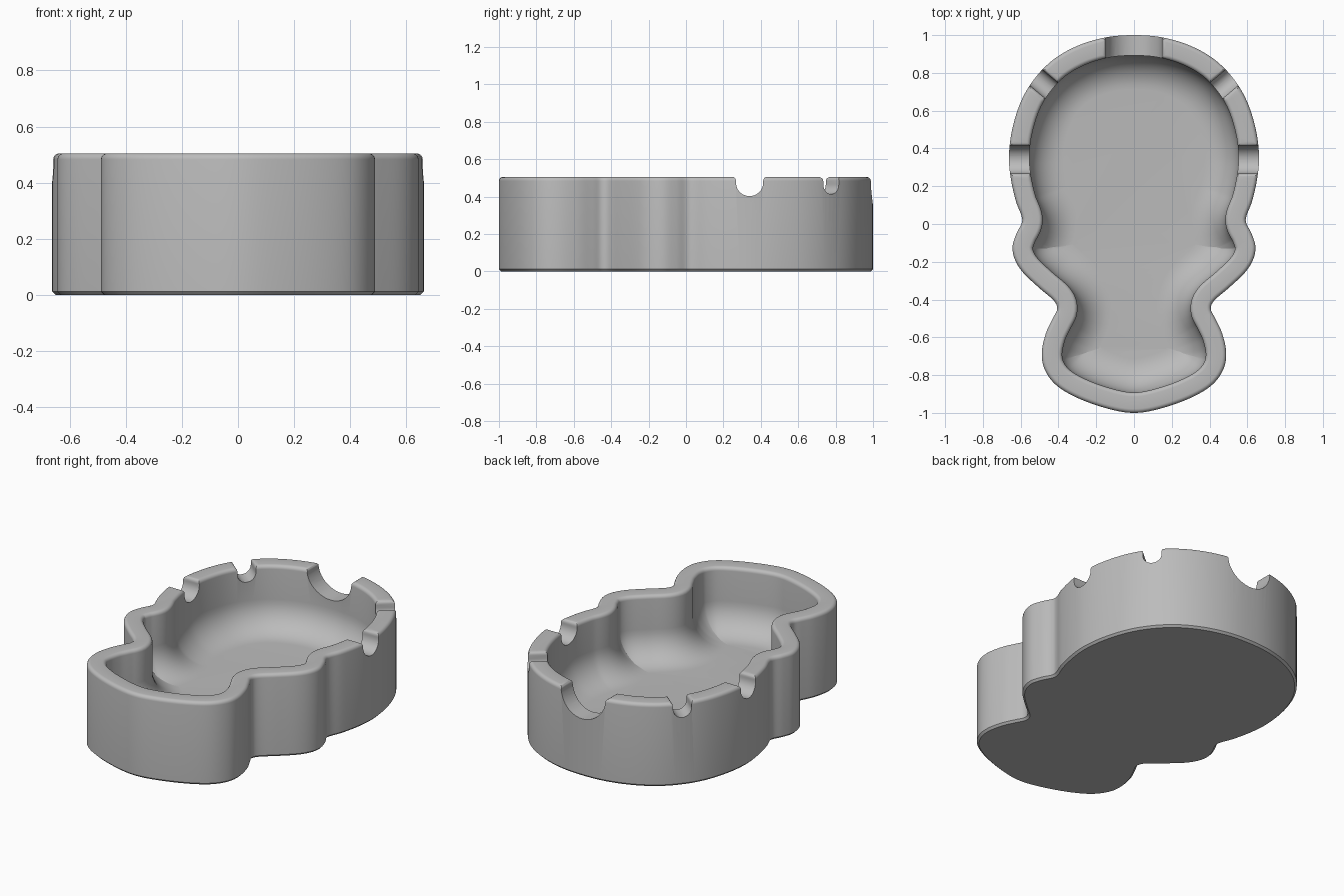
import bpy, bmesh, math
from mathutils import Vector

if "Cube" in bpy.data.objects:
    bpy.data.objects.remove(bpy.data.objects["Cube"], do_unlink=True)

HEIGHT, WALL, ROUND = 0.505, 0.108, 0.022
FLOOR, FILLET = 0.12, 0.18

grey = bpy.data.materials.new("stone grey")
grey.use_nodes = True
grey.diffuse_color = (0.5, 0.5, 0.5, 1)
grey.node_tree.nodes["Principled BSDF"].inputs["Base Color"].default_value = (0.5, 0.5, 0.5, 1)

# Left half of the outline, crown to chin
HALF = [(0, 1), (.15, .988), (.3, .943), (.43, .868), (.53, .765), (.6, .645), (.645, .5),
        (.662, .36), (.652, .24), (.625, .12), (.596, .045), (.594, .005), (.622, -.05),
        (.643, -.12), (.63, -.19), (.585, -.26), (.5, -.34), (.425, -.405), (.407, -.45),
        (.43, -.5), (.467, -.58), (.488, -.68), (.473, -.77), (.41, -.855), (.29, -.925),
        (.13, -.98), (0, -1)]


def smooth_loop(points, steps=5):
    """Closed Catmull-Rom curve through the points."""
    p = [Vector(q) for q in points]
    n, out = len(p), []
    for i in range(n):
        a, b, c, d = p[i - 1], p[i], p[(i + 1) % n], p[(i + 2) % n]
        for k in range(steps):
            t = k / steps
            out.append(b + (c - a) * t / 2 + (a * 2 - b * 5 + c * 4 - d) * t * t / 2
                       + (b * 3 - a - c * 3 + d) * t ** 3 / 2)
    return out


OUTLINE = smooth_loop(HALF + [(-x, y) for x, y in HALF[-2:0:-1]])
N = len(OUTLINE)


def inset(d):
    """Move the outline inward by d, pulling folded stretches straight."""
    ring, good = [], []
    for i, p in enumerate(OUTLINE):
        t = (OUTLINE[(i + 1) % N] - OUTLINE[i - 1]).normalized()
        q = p + Vector((t.y, -t.x)) * d
        ring.append(q)
        good.append(min((q - o).length for o in OUTLINE) > d - 0.004)
    result = []
    for i in range(N):
        a = next(k for k in range(N) if good[(i - k) % N])
        b = next(k for k in range(N) if good[(i + k) % N])
        result.append(ring[i] if a == 0 else
                      ring[(i - a) % N].lerp(ring[(i + b) % N], a / (a + b)))
    return result


def arc(cx, cz, r, start, end, n):
    angles = [math.radians(start + (end - start) * k / n) for k in range(n + 1)]
    return [(cx + r * math.cos(a), cz + r * math.sin(a)) for a in angles]


def make_object(name, bm):
    bmesh.ops.recalc_face_normals(bm, faces=bm.faces)
    mesh = bpy.data.meshes.new(name)
    bm.to_mesh(mesh)
    bm.free()
    mesh.materials.append(grey)
    obj = bpy.data.objects.new(name, mesh)
    bpy.context.collection.objects.link(obj)
    return obj


def loft(name, loops):
    """Skin a stack of equal loops and cap both ends."""
    bm = bmesh.new()
    rings = [[bm.verts.new(v) for v in loop] for loop in loops]
    for low, high in zip(rings, rings[1:]):
        for i in range(len(low)):
            j = (i + 1) % len(low)
            bm.faces.new((low[i], low[j], high[j], high[i]))
    bm.faces.new(rings[0])
    bm.faces.new(rings[-1])
    return make_object(name, bm)


# Tray body: section as (inset, height), from the underside over the rim to the floor
section = [(0.012, 0), (0, 0.012)]
section += arc(ROUND, HEIGHT - ROUND, ROUND, 180, 90, 5)
section += arc(WALL - ROUND, HEIGHT - ROUND, ROUND, 90, 0, 5)
section += arc(WALL + FILLET, FLOOR + FILLET, FILLET, 180, 270, 10)
tray = loft("tray_body", [[(p.x, p.y, z) for p in inset(d)] for d, z in section])


# Notch cutters: round-bottomed bars with a flared mouth, radiating from the bowl centre
def notch(name, angle, radius, centre_z):
    mouth = HEIGHT - 0.02
    side = [(radius + 0.02 * (1 - math.cos(a)), mouth + 0.02 * math.sin(a))
            for a in (math.radians(k * 22.5) for k in range(5))]
    half = arc(0, centre_z, radius, -90, 0, 12)
    half = [p for p in half if p[1] < mouth - 0.002]
    if centre_z > mouth:
        side = [(radius - 0.002 + s - radius, z) for s, z in side]
    half += side + [(side[-1][0], HEIGHT + 0.1)]
    profile = half + [(-u, z) for u, z in half[:0:-1]]
    c, s = math.cos(angle), math.sin(angle)
    return loft(name, [[(r * c - u * s, 0.34 + r * s + u * c, z) for u, z in profile]
                       for r in (0.3, 0.9)])


cutters = [notch("back_notch_cutter", math.pi / 2, 0.15, 0.5)]
for label, flip in (("left", False), ("right", True)):
    for part, degrees, radius, z in (("side", 0, 0.073, 0.475), ("corner", 40, 0.053, 0.465)):
        angle = math.radians(180 - degrees if flip else degrees)
        cutters.append(notch(f"{label}_{part}_notch_cutter", angle, radius, z))

bpy.context.view_layer.objects.active = tray
tray.select_set(True)
for cutter in cutters:
    cut = tray.modifiers.new(cutter.name, "BOOLEAN")
    cut.operation, cut.solver, cut.object = "DIFFERENCE", "EXACT", cutter
    bpy.ops.object.modifier_apply(modifier=cut.name)
    cutter.hide_render = True
    cutter.hide_viewport = True

bpy.ops.object.shade_smooth_by_angle(angle=math.radians(40))
